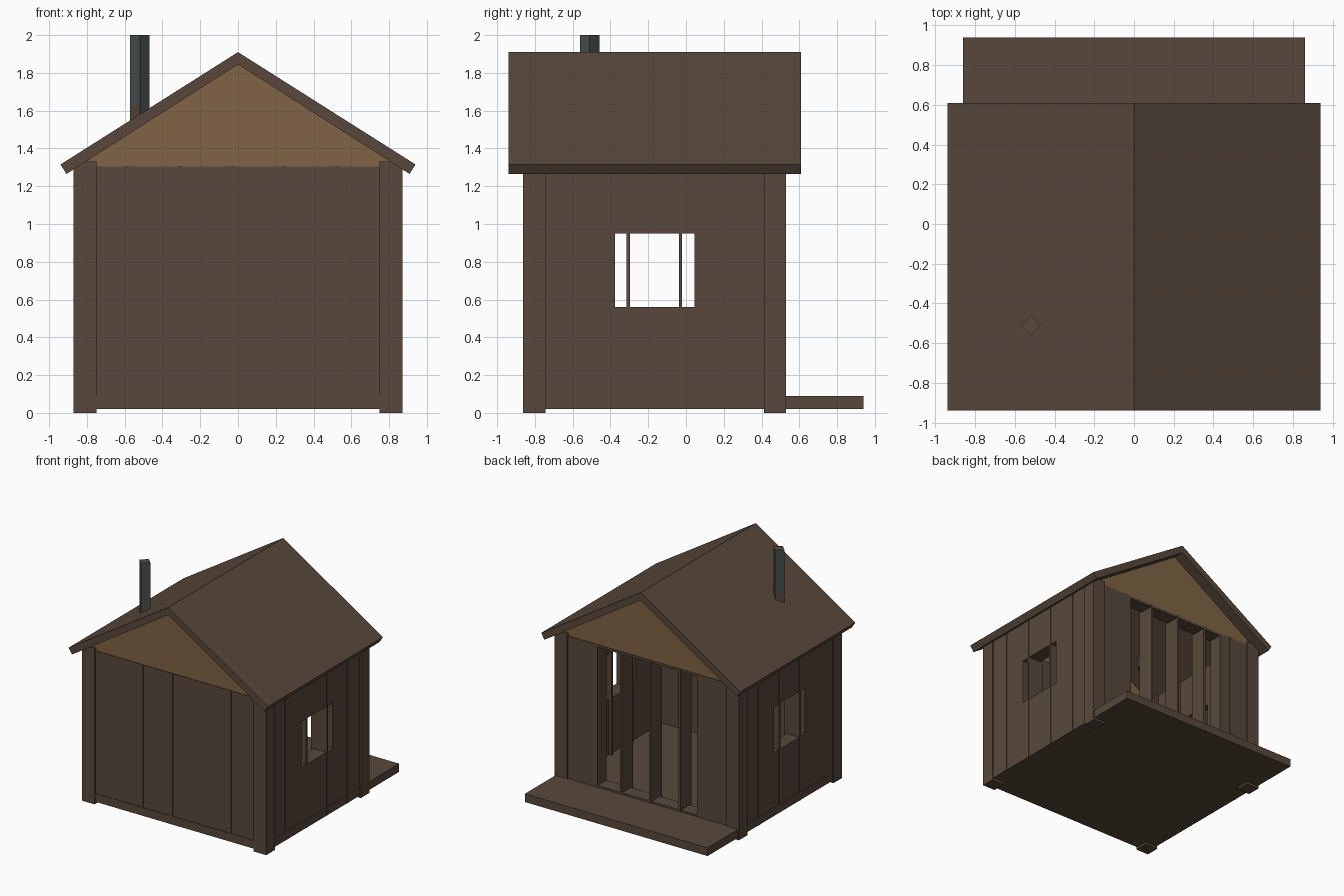
import bpy, bmesh
from mathutils import Vector

cube = bpy.data.objects.get("Cube")
if cube:
    bpy.data.objects.remove(cube, do_unlink=True)


def material(name, rgb):
    m = bpy.data.materials.new(name)
    m.use_nodes = True
    color = (*rgb, 1)
    m.diffuse_color = color
    m.node_tree.nodes["Principled BSDF"].inputs["Base Color"].default_value = color
    return m


WOOD = material("dark brown wood", (0.098, 0.064, 0.043))
TAN = material("tan gable wood", (0.216, 0.127, 0.058))
SLATE = material("slate grey metal", (0.068, 0.080, 0.082))


def finish(name, bm, *mats):
    bmesh.ops.recalc_face_normals(bm, faces=bm.faces[:])
    mesh = bpy.data.meshes.new(name)
    bm.to_mesh(mesh)
    bm.free()
    for m in mats:
        mesh.materials.append(m)
    obj = bpy.data.objects.new(name, mesh)
    bpy.context.collection.objects.link(obj)
    return obj


def extrude(bm, faces, offset):
    """Thicken flat faces into a solid."""
    out = bmesh.ops.extrude_face_region(bm, geom=faces, use_keep_orig=True)
    verts = [v for v in out["geom"] if isinstance(v, bmesh.types.BMVert)]
    bmesh.ops.translate(bm, verts=verts, vec=offset)


def prism(name, points, offset, mat):
    bm = bmesh.new()
    extrude(bm, [bm.faces.new([bm.verts.new(p) for p in points])], Vector(offset))
    return finish(name, bm, mat)


def box(name, x, y, z, mat=WOOD):
    corners = [(x[0], y[0]), (x[1], y[0]), (x[1], y[1]), (x[0], y[1])]
    return prism(name, [(a, b, z[0]) for a, b in corners], (0, 0, z[1] - z[0]), mat)


def rectangle(u, z):
    return [(u[0], z[0]), (u[1], z[0]), (u[1], z[1]), (u[0], z[1])]


def pierced_wall(name, place, u, z, hole_u, hole_z, offset):
    """Wall panel with one rectangular opening."""
    bm = bmesh.new()
    outer = [bm.verts.new(place(*p)) for p in rectangle(u, z)]
    inner = [bm.verts.new(place(*p)) for p in rectangle(hole_u, hole_z)]
    faces = []
    for i in range(4):
        j = (i + 1) % 4
        faces.append(bm.faces.new((outer[i], outer[j], inner[j], inner[i])))
    extrude(bm, faces, Vector(offset))
    return finish(name, bm, WOOD)


# Main sizes
WALL_X, FRONT, BACK = 0.86, -0.85, 0.52
THICK, LOW, TOP = 0.12, 0.02, 1.305
POKE, DEPTH, HALF = 0.004, 0.145, 0.009
SPACING = 0.277

# Floor with rear porch
box("floor", (-0.862, 0.862), (-0.855, 0.94), (LOW, 0.09))

# Corner posts
for side, s in (("left", 1), ("right", -1)):
    for end, y in (("front", (-0.862, -0.745)), ("back", (0.412, 0.53))):
        box(f"{end}_{side}_post", sorted((0.75 * s, 0.87 * s)), y, (0, 1.33))

# Walls
inner_x = WALL_X - THICK
box("front_wall", (-0.76, 0.76), (FRONT, FRONT + THICK), (LOW, TOP))
pierced_wall("back_wall", lambda u, z: (u, BACK, z), (-0.76, 0.76), (LOW, TOP),
             (-0.47, 0.47), (0.105, 1.285), (0, -THICK, 0))
for side, s in (("left", 1), ("right", -1)):
    pierced_wall(f"{side}_wall", lambda u, z: (s * WALL_X, u, z), (-0.76, 0.43), (LOW, 1.31),
                 (-0.375, 0.045), (0.56, 0.95), (-s * THICK, 0, 0))

# Thin upright slats set edge-on through the walls
for i in range(5):
    x = -0.583 + i * SPACING
    span = (x - HALF, x + HALF)
    box(f"front_slat_{i + 1}", span, (FRONT - POKE, FRONT + DEPTH), (LOW, TOP))
    box(f"back_slat_{i + 1}", span, (BACK - DEPTH, BACK + POKE), (LOW, TOP))
for i in range(4):
    y = -0.583 + i * SPACING
    for side, s in (("left", 1), ("right", -1)):
        xs = sorted((s * (WALL_X + POKE), s * (WALL_X - DEPTH)))
        box(f"{side}_slat_{i + 1}", xs, (y - HALF, y + HALF), (LOW, 1.31))

# Gables
for end, y, d in (("front", FRONT + 0.005, 0.1), ("back", BACK - 0.005, -0.1)):
    prism(f"{end}_gable", [(-0.86, y, 1.3), (0.86, y, 1.3), (0, y, 1.85)], (0, d, 0), TAN)

# Pitched roof
profile = [(0, 1.91), (0.94, 1.315), (0.908, 1.265), (0, 1.845),
           (-0.908, 1.265), (-0.94, 1.315)]
prism("roof", [(x, -0.94, z) for x, z in profile], (0, 1.55, 0), WOOD)

# Chimney, turned corner-on, with a brown cap and weathered foot
bm = bmesh.new()
cx, cy, r = -0.52, -0.51, 0.051
ring = [(cx - r, cy), (cx, cy - r), (cx + r, cy), (cx, cy + r)]
base = bm.faces.new([bm.verts.new((x, y, 1.45)) for x, y in ring])
extrude(bm, [base], Vector((0, 0, 0.55)))
bmesh.ops.bisect_plane(bm, geom=bm.verts[:] + bm.edges[:] + bm.faces[:],
                       plane_co=(0, 0, 1.63), plane_no=(0, 0, 1))
bmesh.ops.recalc_face_normals(bm, faces=bm.faces[:])
for f in bm.faces:
    foot = f.normal.x < -0.1 and f.calc_center_median().z < 1.63
    f.material_index = 1 if foot or abs(f.normal.z) > 0.5 else 0
finish("chimney", bm, SLATE, WOOD)
